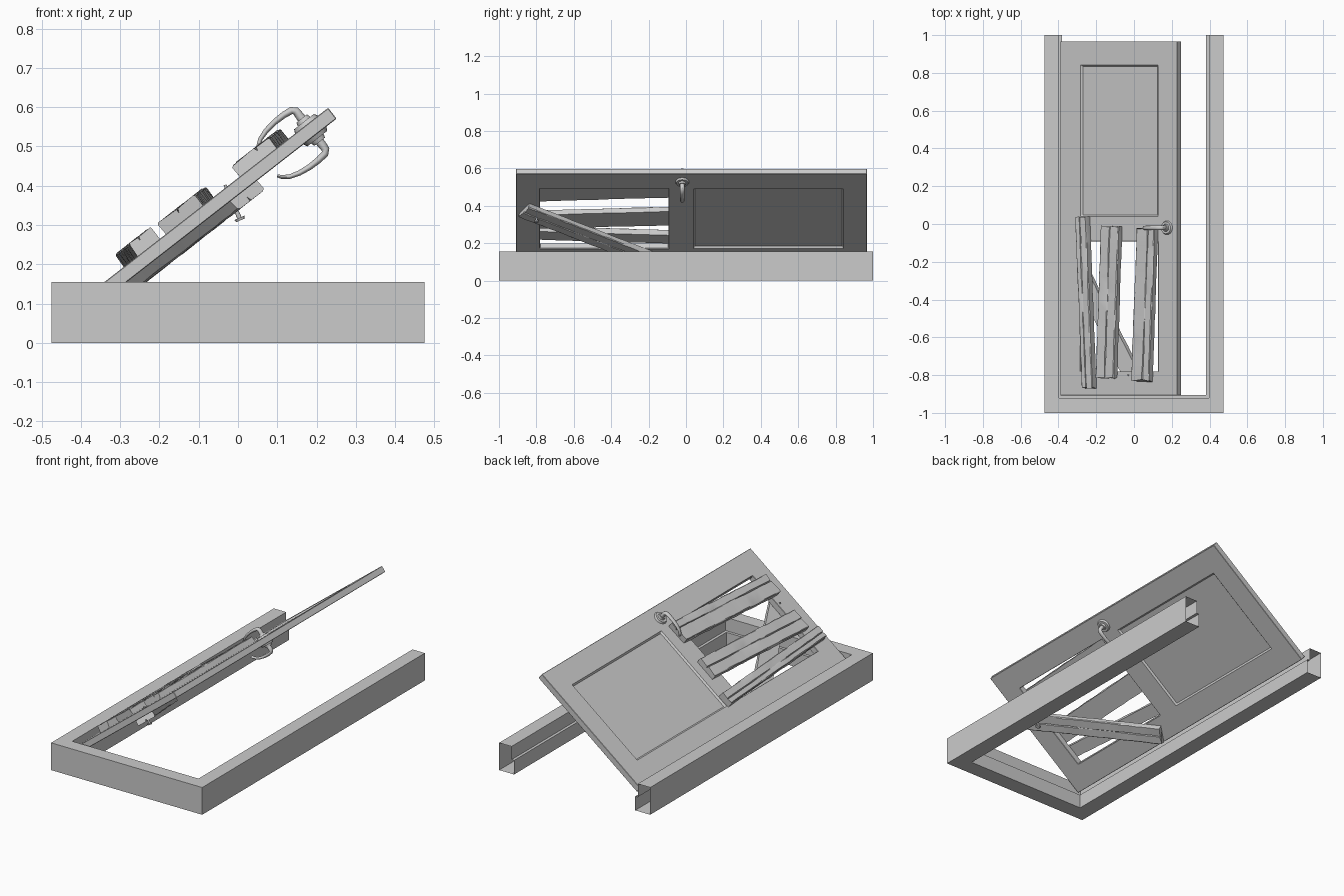
import bpy, bmesh, math, random
from mathutils import Matrix, Vector

if "Cube" in bpy.data.objects:
    bpy.data.objects.remove(bpy.data.objects["Cube"])

random.seed(4)
TILT = math.radians(37.9)
THICK = 0.035
# door space: x runs from hinge to latch, y along the door, z out of its upper face
DOOR = Matrix.Translation((-0.39, 0, 0.116)) @ Matrix.Rotation(-TILT, 4, 'Y')


def finish(name, bm, matrix=Matrix.Identity(4), smooth=None):
    bmesh.ops.recalc_face_normals(bm, faces=bm.faces)
    me = bpy.data.meshes.new(name)
    bm.to_mesh(me)
    bm.free()
    ob = bpy.data.objects.new(name, me)
    bpy.context.collection.objects.link(ob)
    ob.matrix_world = matrix
    if smooth:
        bpy.ops.object.select_all(action='DESELECT')
        ob.select_set(True)
        bpy.context.view_layer.objects.active = ob
        bpy.ops.object.shade_smooth_by_angle(angle=math.radians(smooth))
    return ob


def loft(bm, rings, caps=True):
    """Skin a list of closed rings of points."""
    rows = [[bm.verts.new(p) for p in ring] for ring in rings]
    n = len(rows[0])
    for a, b in zip(rows, rows[1:]):
        for i in range(n):
            j = (i + 1) % n
            bm.faces.new((a[i], a[j], b[j], b[i]))
    if caps:
        bm.faces.new(rows[0])
        bm.faces.new(rows[-1])


def cylinder(bm, r1, r2, depth, matrix, segments=24):
    bmesh.ops.create_cone(bm, cap_ends=True, segments=segments, radius1=r1,
                          radius2=r2, depth=depth, matrix=matrix)


# door frame: rebated profile swept round three sides, hollow at the open ends
profile = [(0, 0), (0.094, 0), (0.094, 0.08), (0.078, 0.08), (0.078, 0.155), (0, 0.155)]
stations = [(-1, False), (-1, True), (1, True), (1, False)]
bm = bmesh.new()
loft(bm, [[(s * (0.475 - d), -1 + d if corner else 1, z) for d, z in profile]
          for s, corner in stations], caps=False)
finish("door_frame", bm)

# door leaf: a grid of rails and stiles with one hole and one recessed panel
xs = [0, 0.135, 0.655, 0.785]
ys = [-0.908, -0.78, -0.093, 0.04, 0.842, 0.967]
bm = bmesh.new()
grid = [[bm.verts.new((x, y, 0)) for y in ys] for x in xs]
for i in range(3):
    for j in range(5):
        if (i, j) != (1, 1):
            bm.faces.new((grid[i][j], grid[i + 1][j], grid[i + 1][j + 1], grid[i][j + 1]))
ext = bmesh.ops.extrude_face_region(bm, geom=bm.faces[:], use_keep_orig=True)
bmesh.ops.translate(bm, vec=(0, 0, -THICK),
                    verts=[v for v in ext['geom'] if isinstance(v, bmesh.types.BMVert)])
bmesh.ops.recalc_face_normals(bm, faces=bm.faces)
panels = [f for f in bm.faces if abs(f.normal.z) > 0.9
          and 0.2 < f.calc_center_median().x < 0.6
          and 0.1 < f.calc_center_median().y < 0.8]
bmesh.ops.inset_individual(bm, faces=panels, thickness=0.012, depth=-0.009)
door = finish("door_leaf", bm, DOOR)
bev = door.modifiers.new("edge_wear", 'BEVEL')
bev.width = 0.002
bev.segments = 1
bev.limit_method = 'ANGLE'
bev.angle_limit = math.radians(60)


# rough boards with chipped edges and a split along the outer face
def plank(name, start, end, width, thick, side):
    a, b = Vector(start), Vector(end)
    along = (b - a).normalized()
    across = Vector((along.y, -along.x))
    base = 0.0 if side > 0 else -THICK
    h, c = width / 2, 0.004
    split = random.uniform(-0.3, 0.3) * h
    n = 18
    rings = []
    for k in range(n + 1):
        t = k / n
        jit = lambda s=0.0016: random.uniform(-s, s)
        crack = 0.012 if (t < 0.35 or t > 0.7) else 0.002
        sec = [(-h, 0), (h, 0), (h, thick - c), (h - c, thick),
               (split + 0.003, thick), (split, thick - crack), (split - 0.003, thick),
               (-h + c, thick), (-h, thick - c)]
        ring = []
        for s, z in sec:
            p = a.lerp(b, t) + across * (s + jit())
            if k in (0, n):
                p += along * jit(0.006)
            ring.append((p.x, p.y, base + side * (z + (jit() if z > 0 else 0))))
        rings.append(ring)
    bm = bmesh.new()
    loft(bm, rings)
    return finish(name, bm, DOOR, smooth=25)


plank("plank_hinge_side", (0.207, -0.868), (0.163, 0.035), 0.072, 0.038, 1)
plank("plank_middle", (0.321, -0.815), (0.356, -0.015), 0.12, 0.034, 1)
plank("plank_latch_side", (0.559, -0.828), (0.597, -0.025), 0.12, 0.034, 1)
plank("plank_diagonal_underside", (0.487, -0.868), (0.04, -0.16), 0.10, 0.03, -1)

# lever handles: rosette, collar and tapered curved lever on both faces
HX, HY = 0.715, -0.02
path = [(0, 0.0), (0, 0.03), (0, 0.044), (-0.008, 0.052), (-0.03, 0.055), (-0.06, 0.055),
        (-0.09, 0.051), (-0.115, 0.043), (-0.132, 0.031), (-0.138, 0.022)]
for label, side, base in (("upper", 1, 0.0), ("lower", -1, -THICK)):
    bm = bmesh.new()
    flip = Matrix.Translation((HX, HY, base)) @ Matrix.Diagonal((1, 1, side, 1))
    cylinder(bm, 0.037, 0.032, 0.010, flip @ Matrix.Translation((0, 0, 0.005)))
    cylinder(bm, 0.020, 0.017, 0.010, flip @ Matrix.Translation((0, 0, 0.015)))
    rings = []
    for k, (x, z) in enumerate(path):
        p0, p1 = path[max(k - 1, 0)], path[min(k + 1, len(path) - 1)]
        d = Vector((p1[0] - p0[0], p1[1] - p0[1])).normalized()
        f = k / (len(path) - 1)
        rn, rw = 0.012 - 0.008 * f, 0.013 - 0.003 * f
        rings.append([flip @ Vector((x - d.y * rn * math.cos(q), rw * math.sin(q),
                                     z + d.x * rn * math.cos(q)))
                      for q in (2 * math.pi * m / 16 for m in range(16))])
    loft(bm, rings)
    finish("handle_" + label, bm, DOOR, smooth=40)

# nail driven through the bottom rail, head left standing below
tip, head = Vector((-0.033, -0.80, 0.402)), Vector((0.005, -0.80, 0.315))
axis = (head - tip).normalized()
rot = Vector((0, 0, 1)).rotation_difference(axis).to_matrix().to_4x4()
bm = bmesh.new()
cylinder(bm, 0.004, 0.006, (head - tip).length,
         Matrix.Translation((tip + head) / 2) @ rot, 12)
cylinder(bm, 0.014, 0.012, 0.007, Matrix.Translation(head) @ rot, 12)
finish("bent_nail", bm, smooth=40)
